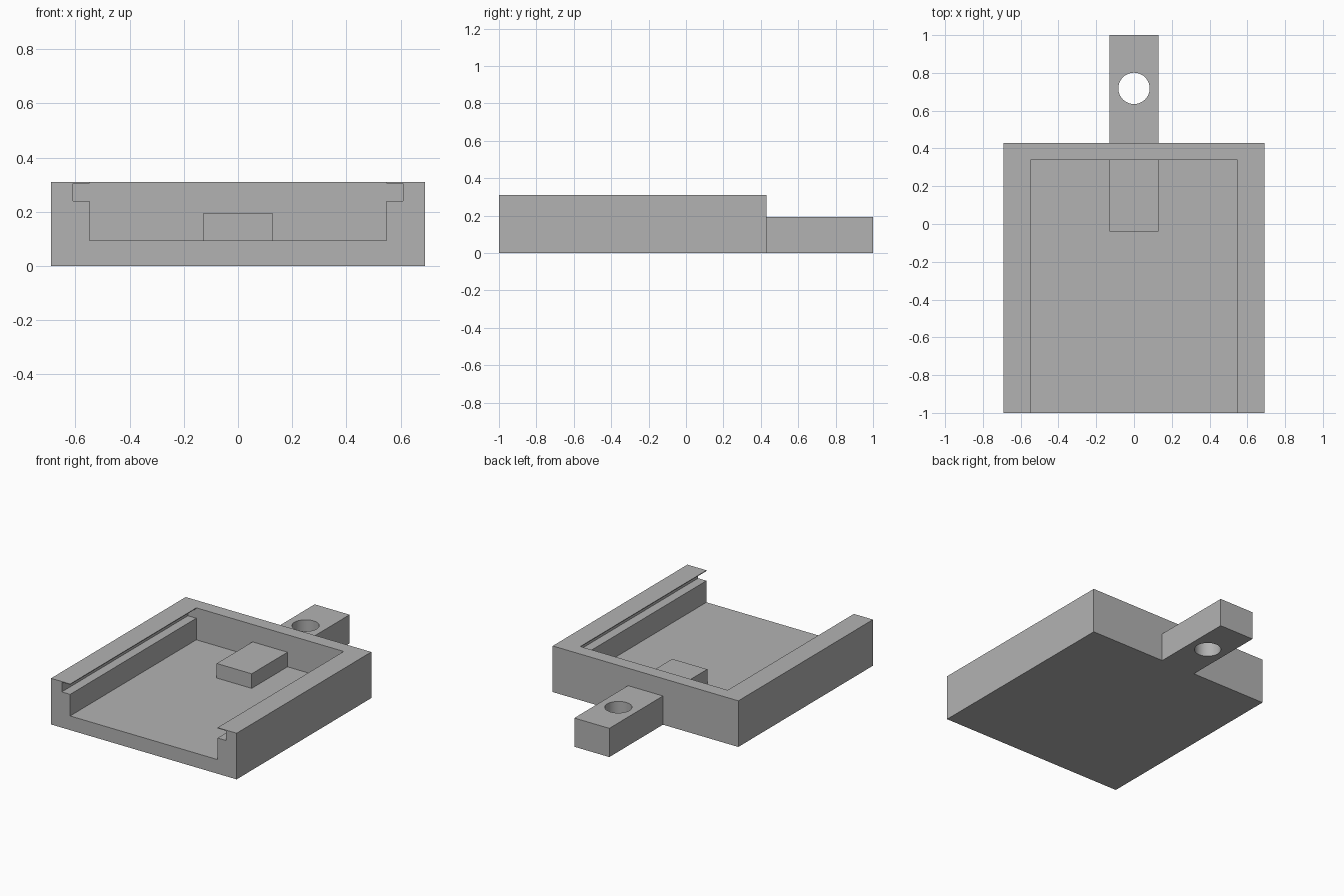
import bpy
import bmesh
import math

cube = bpy.data.objects.get("Cube")
if cube:
    bpy.data.objects.remove(cube, do_unlink=True)

grey = bpy.data.materials.new("light_grey")
grey.use_nodes = True
colour = (0.45, 0.45, 0.45, 1)
grey.diffuse_color = colour
grey.node_tree.nodes["Principled BSDF"].inputs["Base Color"].default_value = colour


def extrude_profile(name, points, y0, y1):
    """Extrude an XZ outline along y."""
    bm = bmesh.new()
    face = bm.faces.new([bm.verts.new((x, y0, z)) for x, z in points])
    result = bmesh.ops.extrude_face_region(bm, geom=[face])
    verts = [v for v in result["geom"] if isinstance(v, bmesh.types.BMVert)]
    bmesh.ops.translate(bm, verts=verts, vec=(0, y1 - y0, 0))
    bmesh.ops.recalc_face_normals(bm, faces=bm.faces)
    mesh = bpy.data.meshes.new(name)
    bm.to_mesh(mesh)
    bm.free()
    mesh.materials.append(grey)
    obj = bpy.data.objects.new(name, mesh)
    bpy.context.collection.objects.link(obj)
    return obj


def box(name, half_width, y0, y1, z0, z1):
    w = half_width
    return extrude_profile(name, [(-w, z0), (w, z0), (w, z1), (-w, z1)], y0, y1)


def cut(target, cutter):
    """Subtract the cutter, apply the result and discard the cutter."""
    cutter.hide_render = True
    mod = target.modifiers.new("cut", "BOOLEAN")
    mod.operation = "DIFFERENCE"
    mod.solver = "EXACT"
    mod.object = cutter
    bpy.ops.object.select_all(action="DESELECT")
    bpy.context.view_layer.objects.active = target
    target.select_set(True)
    bpy.ops.object.modifier_apply(modifier=mod.name)
    bpy.data.objects.remove(cutter, do_unlink=True)


# Tray with an open front, side grooves and thin lips over them
half, inner, groove = 0.69, 0.548, 0.61
floor, ledge, lip, top = 0.095, 0.24, 0.305, 0.31
tray = box("tray", half, -1, 0.43, 0, top)
right_side = [(inner, floor), (inner, ledge), (groove, ledge),
              (groove, lip), (inner, lip), (inner, top + 0.1)]
left_side = [(-x, z) for x, z in reversed(right_side)]
cut(tray, extrude_profile("cavity_cutter", right_side + left_side, -1.1, 0.34))

# Block on the tray floor against the back wall
box("floor_block", 0.13, -0.04, 0.34, floor, 0.193)

# Rear tab with a round through hole
tab = box("rear_tab", 0.13, 0.43, 1, 0, 0.193)
bpy.ops.mesh.primitive_cylinder_add(vertices=48, radius=0.083, depth=1,
                                    location=(0, 0.718, 0.1))
hole = bpy.context.object
hole.name = "hole_cutter"
hole.data.materials.append(grey)
cut(tab, hole)
bpy.ops.object.shade_smooth_by_angle(angle=math.radians(30))
